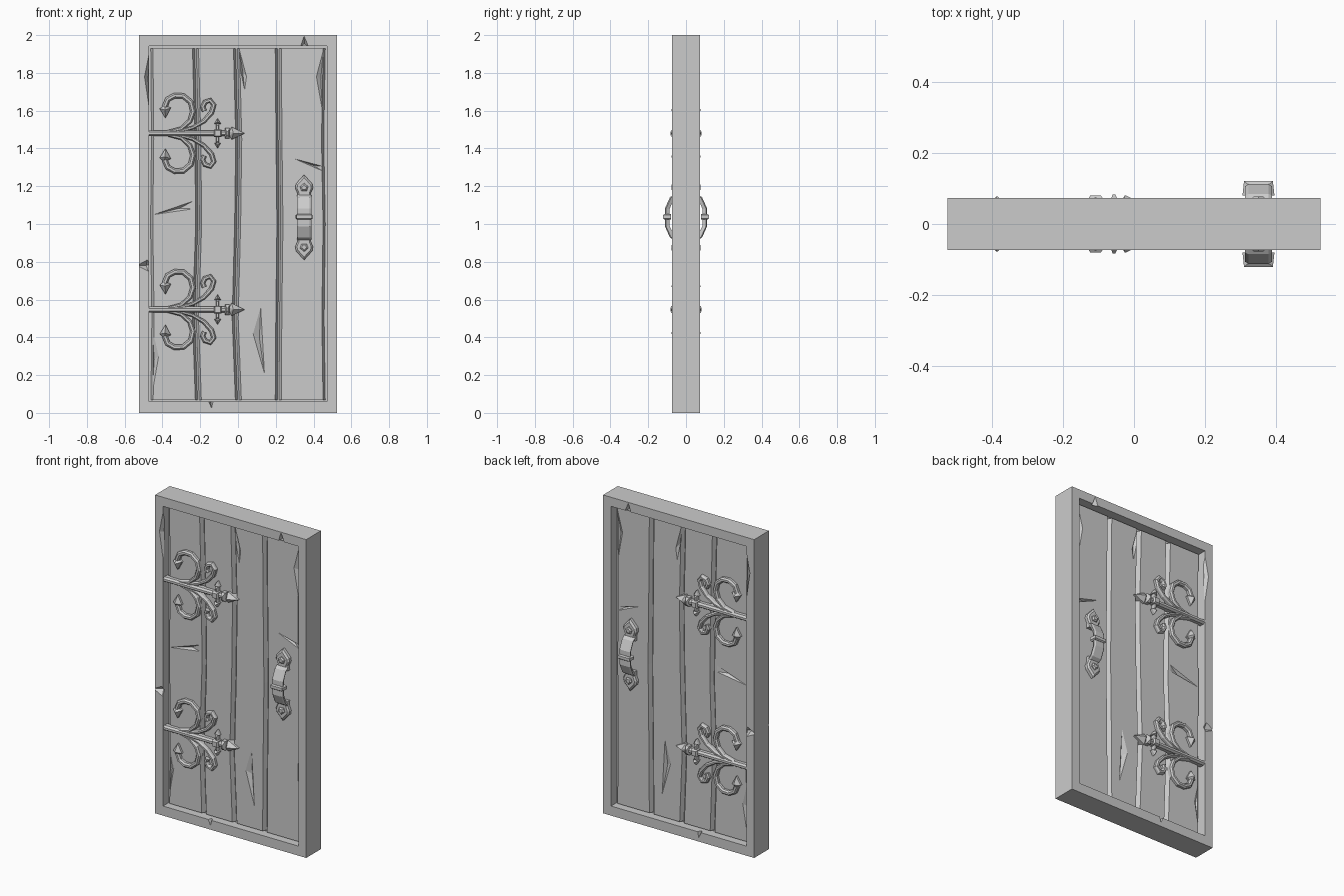
import bpy, bmesh
from mathutils import Vector as V

if "Cube" in bpy.data.objects:
    bpy.data.objects.remove(bpy.data.objects["Cube"])

FACE = 0.037      # plank surface, distance from the middle of the door
DEPTH = 0.073     # frame half depth


def loft(bm, rings, cyclic=False):
    """Skin a list of equal-length point rings; cap the ends unless cyclic."""
    vs = [[bm.verts.new(p) for p in r] for r in rings]
    n = len(vs[0])
    pairs = list(zip(vs, vs[1:])) + ([(vs[-1], vs[0])] if cyclic else [])
    for a, b in pairs:
        for i in range(n):
            j = (i + 1) % n
            bm.faces.new((a[i], a[j], b[j], b[i]))
    if not cyclic:
        bm.faces.new(vs[0][::-1])
        bm.faces.new(vs[-1])


def sweep(bm, path, axis, prof, scale=None):
    """Sweep a profile (across, along axis) along a path lying flat to axis."""
    path, axis = [V(p) for p in path], V(axis)
    rings = []
    for i, p in enumerate(path):
        t = (path[min(i + 1, len(path) - 1)] - path[max(i - 1, 0)]).normalized()
        side = t.cross(axis)
        s = scale[i] if scale else 1
        rings.append([p + side * a * s + axis * b for a, b in prof])
    loft(bm, rings)


def plate(bm, pts, y0, y1, y2, s):
    """Outline in x/z, raised from y0 to y1, then tapered by s to y2."""
    cx = sum(p[0] for p in pts) / len(pts)
    cz = sum(p[1] for p in pts) / len(pts)
    loft(bm, [[(cx + (x - cx) * k, -y, cz + (z - cz) * k) for x, z in pts]
              for y, k in ((y0, 1), (y1, 1), (y2, s))])


def finish(bm, name, mirror=False):
    bmesh.ops.recalc_face_normals(bm, faces=bm.faces)
    me = bpy.data.meshes.new(name)
    bm.to_mesh(me)
    bm.free()
    ob = bpy.data.objects.new(name, me)
    bpy.context.collection.objects.link(ob)
    if mirror:
        ob.modifiers.new("both_sides", 'MIRROR').use_axis = (False, True, False)
    return ob


def carve(ob, outlines, surf, deep):
    """Cut pointed gouges with the given surface outlines on both door sides."""
    bm = bmesh.new()
    for pts in outlines:
        cx = sum(p[0] for p in pts) / len(pts)
        cz = sum(p[1] for p in pts) / len(pts)
        for s in (-1, 1):
            ring = [bm.verts.new((x, s * surf, z)) for x, z in pts]
            for y in (surf - deep, surf + deep):
                tip = bm.verts.new((cx, s * y, cz))
                for a, b in zip(ring, ring[1:] + ring[:1]):
                    bm.faces.new((a, b, tip))
    cutter = finish(bm, "gouge_cutter")
    cutter.hide_render = True
    mod = ob.modifiers.new("gouges", 'BOOLEAN')
    mod.object, mod.operation, mod.solver = cutter, 'DIFFERENCE', 'EXACT'
    bpy.context.view_layer.objects.active = ob
    bpy.ops.object.modifier_apply(modifier=mod.name)
    bpy.data.objects.remove(cutter)


# Frame: rectangular loops wrapped around the opening
def rect(x, z0, z1, y):
    return [(-x, y, z0), (x, y, z0), (x, y, z1), (-x, y, z1)]


bm = bmesh.new()
loft(bm, [rect(.525, 0, 2, -DEPTH), rect(.525, 0, 2, DEPTH),
          rect(.47, .06, 1.943, DEPTH), rect(.47, .06, 1.943, -DEPTH)], cyclic=True)
frame = finish(bm, "frame")
carve(frame, [[(.33, 1.935), (.35, 1.995), (.375, 1.935)],
              [(-.535, .78), (-.48, .81), (-.455, .785), (-.475, .75)],
              [(-.16, .07), (-.13, .07), (-.14, .025)],
              [(-.468, 1.6), (-.465, 1.93), (-.495, 1.78)]], DEPTH, .03)

# Thin core behind the grooves
bm = bmesh.new()
loft(bm, [rect(.475, .05, 1.95, -.012), rect(.475, .05, 1.95, .012)])
finish(bm, "core_panel")

# Four planks with slightly wandering edges
levels = (.068, .5, 1.0, 1.45, 1.928)
seams = ((-.465, -.46, -.467, -.462, -.466),
         (-.21, -.225, -.208, -.213, -.225),
         (.002, -.015, -.002, .004, -.008),
         (.213, .216, .222, .217, .213),
         (.466, .46, .466, .458, .466))
chips = ([[(-.445, 1.05), (-.24, 1.12), (-.24, 1.08)],
          [(-.455, .45), (-.42, .3), (-.455, .1)]],
         [],
         [[(.008, 1.92), (.045, 1.78), (.035, 1.71), (.01, 1.83)],
          [(.12, .56), (.08, .42), (.14, .21)]],
         [[(.452, 1.92), (.415, 1.78), (.447, 1.6)],
          [(.30, 1.345), (.45, 1.28), (.45, 1.305)]])
for k in range(4):
    bm = bmesh.new()
    rings = []
    for x0, x1, z in zip(seams[k], seams[k + 1], levels):
        a, b = x0 + .003, x1 - .003
        rings.append([(a + .013, -FACE, z), (b - .013, -FACE, z), (b, -.01, z), (b, .01, z),
                      (b - .013, FACE, z), (a + .013, FACE, z), (a, .01, z), (a, -.01, z)])
    loft(bm, rings)
    plank = finish(bm, f"plank_{k + 1}")
    if chips[k]:
        carve(plank, chips[k], FACE, .018)

# Ornamental strap hinges
bar = ((-.014, 0), (-.014, .022), (-.006, .032), (.006, .032), (.014, .022), (.014, 0))
big = ((-.37, .008), (-.30, .025), (-.255, .065), (-.238, .115), (-.25, .165),
       (-.29, .198), (-.335, .2), (-.372, .18), (-.388, .14))
small = ((-.32, .008), (-.24, .03), (-.18, .065), (-.14, .11), (-.128, .15),
         (-.147, .175), (-.175, .165), (-.187, .14), (-.178, .118))
for name, z0 in (("upper_hinge", 1.48), ("lower_hinge", .547)):
    bm = bmesh.new()
    # main strap
    sweep(bm, [(-.475, -.03, z0), (-.06, -.03, z0)], (0, -1, 0),
          [(a * 1.1, b * 1.25) for a, b in bar])
    # cross bar block, collar and spearhead
    plate(bm, [(-.128, z0 - .02), (-.088, z0 - .02), (-.088, z0 + .02), (-.128, z0 + .02)],
          .03, .072, .08, .75)
    plate(bm, [(-.068, z0 - .028), (-.044, z0 - .028), (-.044, z0 + .028), (-.068, z0 + .028)],
          .012, .065, .083, .3)
    plate(bm, [(-.046, z0 - .012), (-.034, z0 - .034), (.036, z0), (-.034, z0 + .034),
               (-.046, z0 + .012)], .012, .05, .08, .05)
    for s in (-1, 1):
        def flip(pts):
            return [(x, z0 + s * z) for x, z in pts]
        # scrolls
        for path, w in ((big, 1), (small, .9)):
            n = len(path)
            sweep(bm, [(x, -.03, z) for x, z in flip(path)], (0, -1, 0), bar,
                  [w * (.65 + .4 * min(i, 3) / 3) for i in range(n)])
        # scroll point and cross bar point
        plate(bm, flip([(-.415, .13), (-.39, .152), (-.355, .135), (-.384, .08)]),
              .03, .05, .078, .05)
        plate(bm, flip([(-.116, .01), (-.1, .01), (-.1, .05), (-.116, .05)]),
              .03, .058, .064, .6)
        plate(bm, flip([(-.126, .05), (-.09, .05), (-.108, .08)]), .03, .055, .075, .1)
    finish(bm, name, True)

# Door handle: two pointed plates with rivets, a bowed grip and a middle band
bm = bmesh.new()
hx, hz = .35, 1.035
for s in (-1, 1):
    plate(bm, [(hx + x, hz + s * z) for x, z in
               ((-.036, .095), (.036, .095), (.034, .125), (.047, .155), (.043, .178), (0, .226),
                (-.043, .178), (-.047, .155), (-.034, .125))], .03, .055, .065, .8)
    plate(bm, [(hx + x, hz + s * z) for x, z in
               ((-.014, .14), (.014, .14), (.022, .163), (0, .182), (-.022, .163))],
          .05, .07, .077, .6)
grip = [(-.012, -.03), (.006, -.038), (.012, -.028), (.012, .028), (.006, .038), (-.012, .03)]
sweep(bm, [(hx, -y, hz + z) for y, z in
           ((.055, -.112), (.075, -.1), (.1, -.045), (.1, .045), (.075, .1), (.055, .112))],
      (1, 0, 0), [(-a, b) for a, b in grip])
loft(bm, [[(hx - w, -.08, z), (hx + w, -.08, z), (hx + w * .9, -y, z), (hx - w * .9, -y, z)]
          for w, y, z in ((.036, .113, hz - .012), (.045, .121, hz - .006),
                          (.045, .121, hz + .012), (.036, .113, hz + .018))])
finish(bm, "handle", True)
